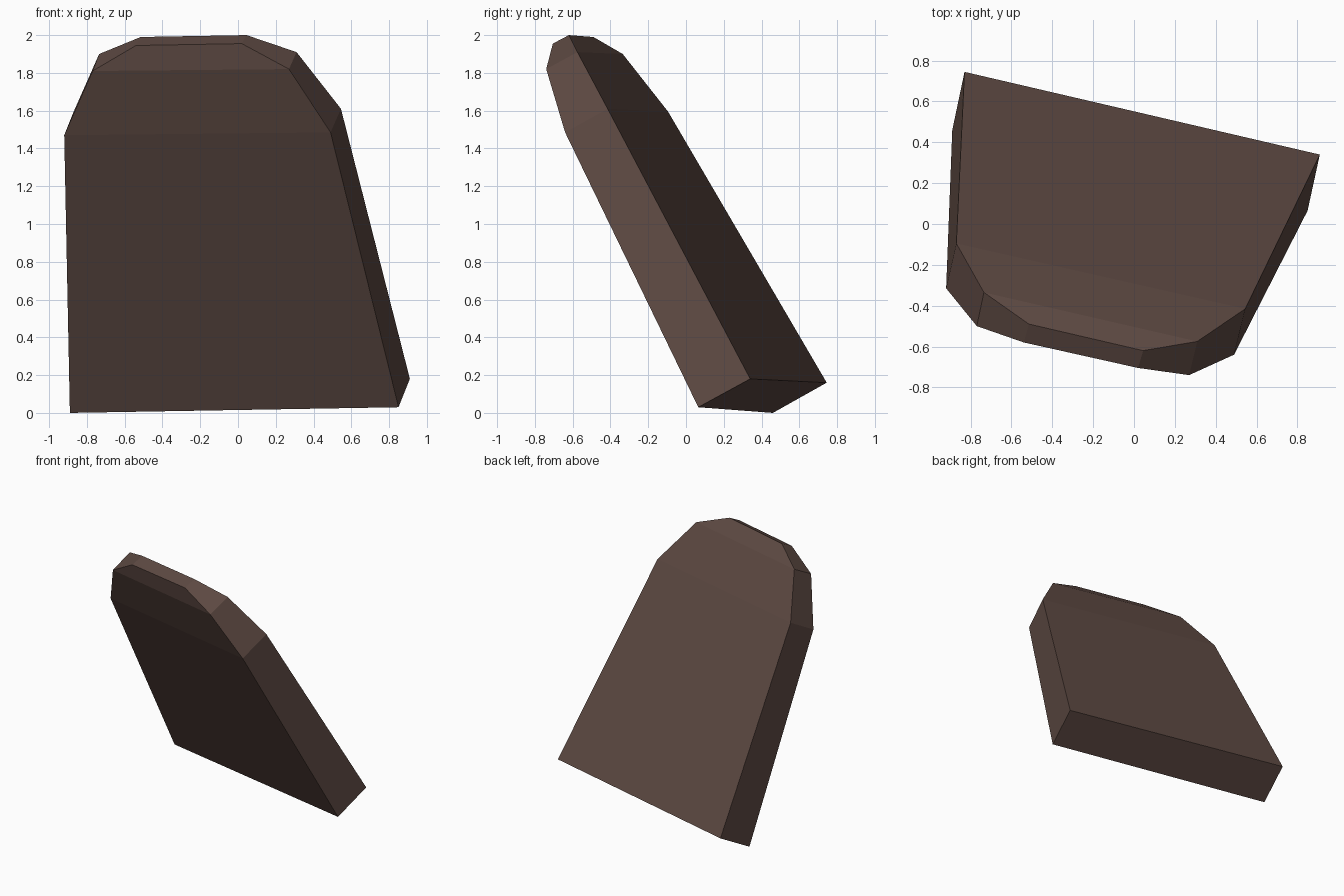
import bpy, bmesh

if "Cube" in bpy.data.objects:
    bpy.data.objects.remove(bpy.data.objects["Cube"])

# Cross-section rings of the leaning slab, bottom to top:
# front left, front right, back right, back left
rings = [
    [(-.89, .46, 0), (.85, .065, .03), (.91, .34, .18), (-.83, .745, .16)],
    [(-.92, -.315, 1.47), (.49, -.64, 1.485), (.545, -.415, 1.61), (-.87, -.095, 1.595)],
    [(-.77, -.50, 1.81), (.27, -.74, 1.82), (.31, -.575, 1.91), (-.735, -.335, 1.90)],
    [(-.54, -.58, 1.945), (.02, -.705, 1.955), (.045, -.62, 2.0), (-.515, -.49, 1.99)],
]

# Loft the rings and cap both ends
bm = bmesh.new()
loops = [[bm.verts.new(p) for p in ring] for ring in rings]
for a, b in zip(loops, loops[1:]):
    for i in range(4):
        j = (i + 1) % 4
        bm.faces.new((a[i], a[j], b[j], b[i]))
bm.faces.new(loops[0][::-1])
bm.faces.new(loops[-1])
bmesh.ops.recalc_face_normals(bm, faces=bm.faces[:])

mesh = bpy.data.meshes.new("leaning_slab")
bm.to_mesh(mesh)
bm.free()

# Single dark brown colour
mat = bpy.data.materials.new("dark brown")
mat.diffuse_color = (0.11, 0.067, 0.055, 1)
mat.use_nodes = True
mat.node_tree.nodes["Principled BSDF"].inputs["Base Color"].default_value = mat.diffuse_color
mesh.materials.append(mat)

slab = bpy.data.objects.new("leaning_slab", mesh)
bpy.context.collection.objects.link(slab)
